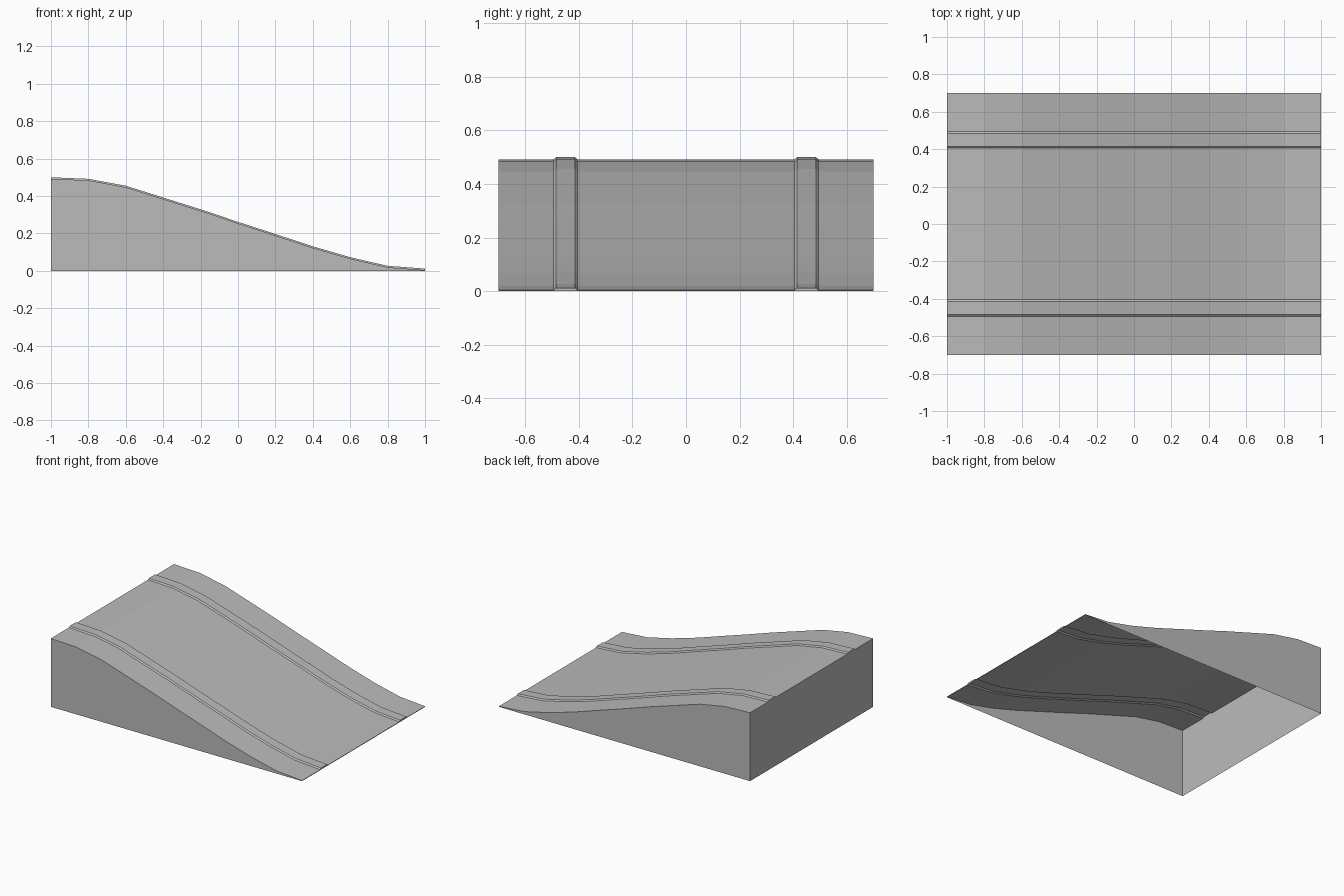
import bpy
import bmesh

cube = bpy.data.objects.get("Cube")
if cube:
    bpy.data.objects.remove(cube, do_unlink=True)

grey = bpy.data.materials.new("light grey")
grey.use_nodes = True
colour = (0.5, 0.5, 0.5, 1)
grey.diffuse_color = colour
grey.node_tree.nodes["Principled BSDF"].inputs["Base Color"].default_value = colour

HALF_WIDTH = 0.7
RAIL = 0.008

# Slope heights at even steps from the high end to the low end
heights = [0.492, 0.484, 0.447, 0.384, 0.321, 0.254, 0.189, 0.123, 0.065, 0.019, 0.004]
stations = [(-1 + 0.2 * i, z) for i, z in enumerate(heights)]

# Cross-section: flat deck with two low bevelled kerbs
half = [(0.405, 0), (0.415, RAIL), (0.485, RAIL), (0.495, 0), (HALF_WIDTH, 0)]
section = [(-y, h) for y, h in reversed(half)] + half


def finish(name, bm):
    mesh = bpy.data.meshes.new(name)
    bm.to_mesh(mesh)
    bm.free()
    mesh.materials.append(grey)
    obj = bpy.data.objects.new(name, mesh)
    bpy.context.collection.objects.link(obj)
    return obj


# Sloping deck, swept through the stations
bm = bmesh.new()
rows = [[bm.verts.new((x, y, z + h)) for y, h in section] for x, z in stations]
for a, b in zip(rows, rows[1:]):
    for j in range(len(section) - 1):
        bm.faces.new((a[j], b[j], b[j + 1], a[j + 1]))
finish("sloping_deck", bm)

# Side walls under the deck, open at the bottom
for name, side in (("front_wall", -1), ("back_wall", 1)):
    bm = bmesh.new()
    y = side * HALF_WIDTH
    outline = [(-1, 0), (1, 0)] + stations[::-1]
    if side > 0:
        outline.reverse()
    bm.faces.new([bm.verts.new((x, y, z)) for x, z in outline])
    finish(name, bm)

# End walls, following the kerb outline
for name, (x, z) in (("high_end_wall", stations[0]), ("low_end_wall", stations[-1])):
    bm = bmesh.new()
    outline = [(-HALF_WIDTH, 0), (HALF_WIDTH, 0)] + [(y, z + h) for y, h in reversed(section)]
    if x < 0:
        outline.reverse()
    bm.faces.new([bm.verts.new((x, y, h)) for y, h in outline])
    finish(name, bm)
